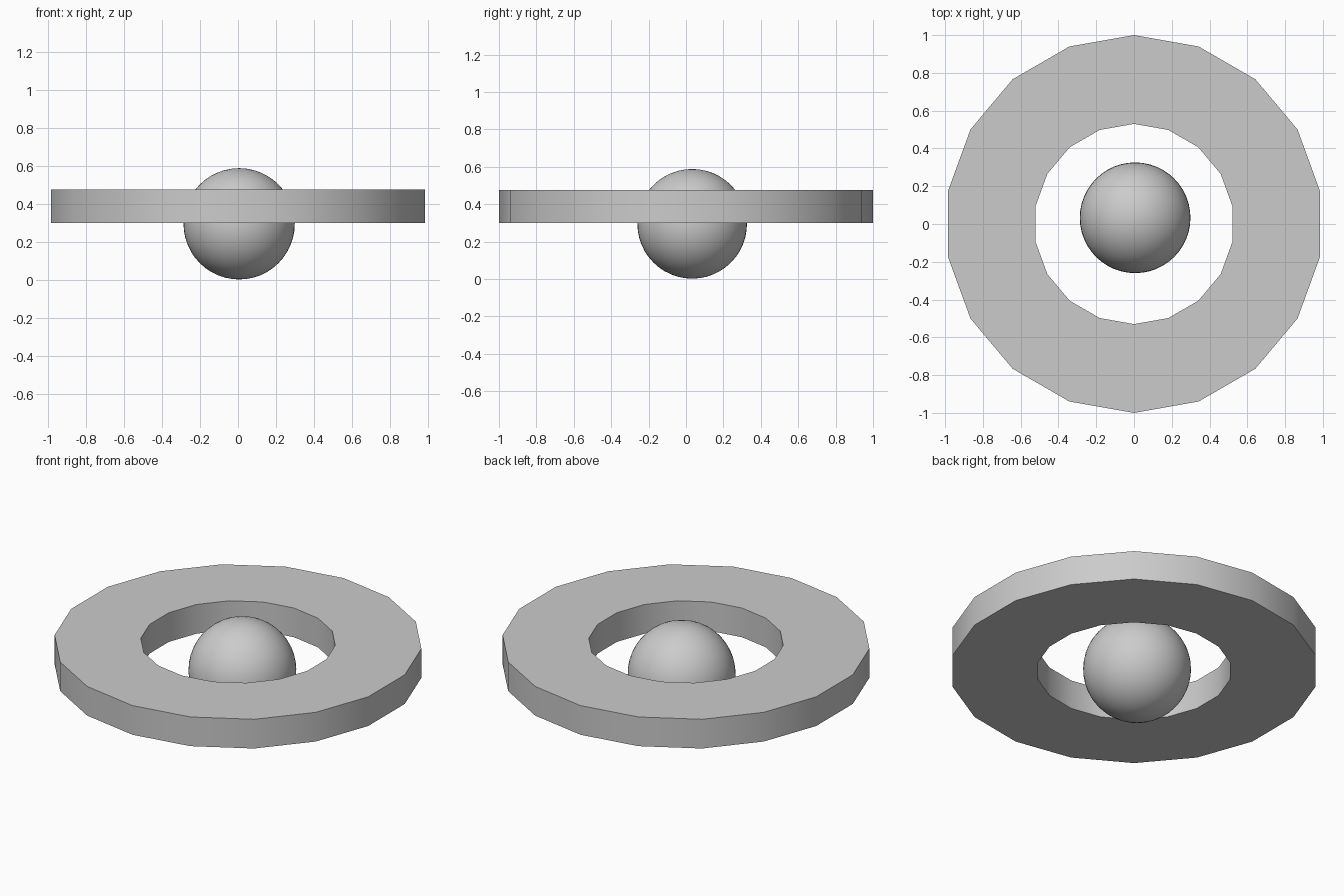
import bpy, bmesh
from math import sin, cos, radians

if "Cube" in bpy.data.objects:
    bpy.data.objects.remove(bpy.data.objects["Cube"])

SIDES = 18
OUTER_R, INNER_R = 1.0, 0.53
Z_LOW, Z_HIGH = 0.30, 0.475


def smooth(obj, angle=30):
    bpy.ops.object.select_all(action='DESELECT')
    obj.select_set(True)
    bpy.context.view_layer.objects.active = obj
    bpy.ops.object.shade_smooth_by_angle(angle=radians(angle))


# Flat ring: a rectangular section swept round in 18 steps
bm = bmesh.new()
section = [(OUTER_R, Z_LOW), (OUTER_R, Z_HIGH), (INNER_R, Z_HIGH), (INNER_R, Z_LOW)]
loops = []
for i in range(SIDES):
    a = radians(90 + i * 360 / SIDES)
    loops.append([bm.verts.new((r * cos(a), r * sin(a), z)) for r, z in section])
for i in range(SIDES):
    p, q = loops[i], loops[(i + 1) % SIDES]
    for j in range(4):
        k = (j + 1) % 4
        bm.faces.new((p[j], q[j], q[k], p[k]))
bmesh.ops.recalc_face_normals(bm, faces=bm.faces)
mesh = bpy.data.meshes.new("ring")
bm.to_mesh(mesh)
bm.free()
ring = bpy.data.objects.new("ring", mesh)
bpy.context.collection.objects.link(ring)
smooth(ring)

# Ball floating slightly off-centre in the opening
bpy.ops.mesh.primitive_uv_sphere_add(segments=48, ring_count=24, radius=0.293,
                                     location=(0.006, 0.033, 0.295))
ball = bpy.context.object
ball.name = "ball"
smooth(ball)
